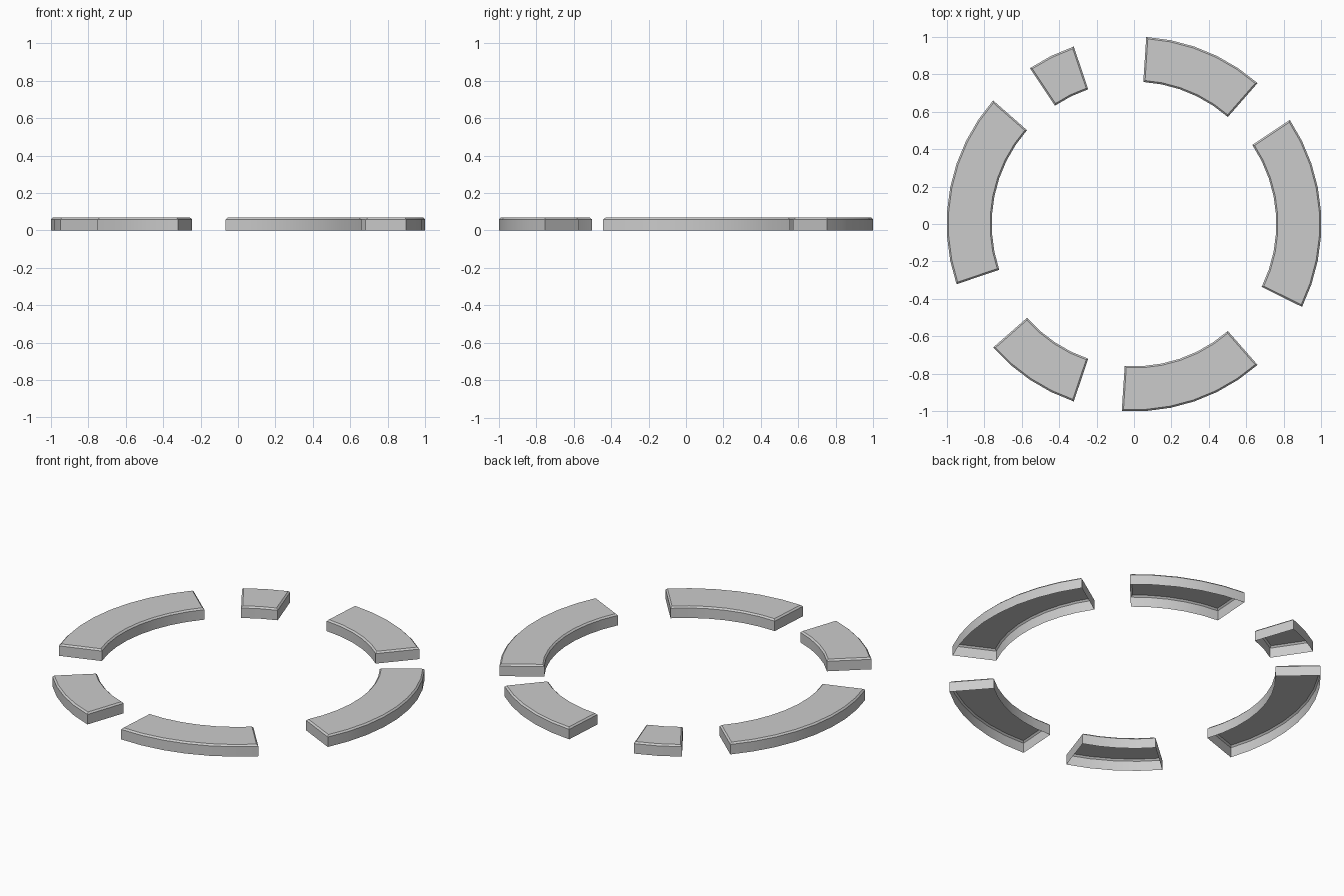
import bpy, bmesh
from math import radians, cos, sin

if "Cube" in bpy.data.objects:
    bpy.data.objects.remove(bpy.data.objects["Cube"])

STEP = 7.5                    # 48-sided ring
R_OUT, R_IN = 1.002, 0.761
HEIGHT, BEVEL = 0.068, 0.009


def arc_block(name, start, steps):
    """Curved block, open underneath, with a small bevel round its top."""
    bm = bmesh.new()
    rows = []
    for i in range(steps + 1):
        a = radians(start + i * STEP)
        rows.append([bm.verts.new((r * cos(a), r * sin(a), z))
                     for r, z in ((R_IN, 0), (R_IN, HEIGHT), (R_OUT, HEIGHT), (R_OUT, 0))])
    # inner wall, top and outer wall
    for p, q in zip(rows, rows[1:]):
        for k in range(3):
            bm.faces.new((p[k], p[k + 1], q[k + 1], q[k]))
    # end walls
    bm.faces.new(rows[0][::-1])
    bm.faces.new(rows[-1])
    bm.normal_update()
    # make the top face upwards
    if sum(f.normal.z for f in bm.faces) < 0:
        bmesh.ops.reverse_faces(bm, faces=bm.faces[:])
        bm.normal_update()
    rim = [e for e in bm.edges if len(e.link_faces) == 2
           and all(v.co.z > HEIGHT / 2 for v in e.verts)
           and any(abs(f.normal.z) < 0.5 for f in e.link_faces)]
    bmesh.ops.bevel(bm, geom=rim, offset=BEVEL, offset_type='OFFSET',
                    segments=1, profile=0.5, affect='EDGES')
    me = bpy.data.meshes.new(name)
    bm.to_mesh(me)
    bm.free()
    ob = bpy.data.objects.new(name, me)
    bpy.context.collection.objects.link(ob)
    bpy.ops.object.select_all(action='DESELECT')
    ob.select_set(True)
    bpy.context.view_layer.objects.active = ob
    bpy.ops.object.shade_smooth_by_angle(angle=radians(30))


# broken ring: (part, start angle, number of ring steps)
for part, start, steps in (("right", -26.25, 8), ("back", 48.75, 5),
                           ("back_left_short", 108.75, 2), ("left", 138.75, 8),
                           ("front_left", 221.25, 4), ("front", 266.25, 6)):
    arc_block("ring_segment_" + part, start, steps)
